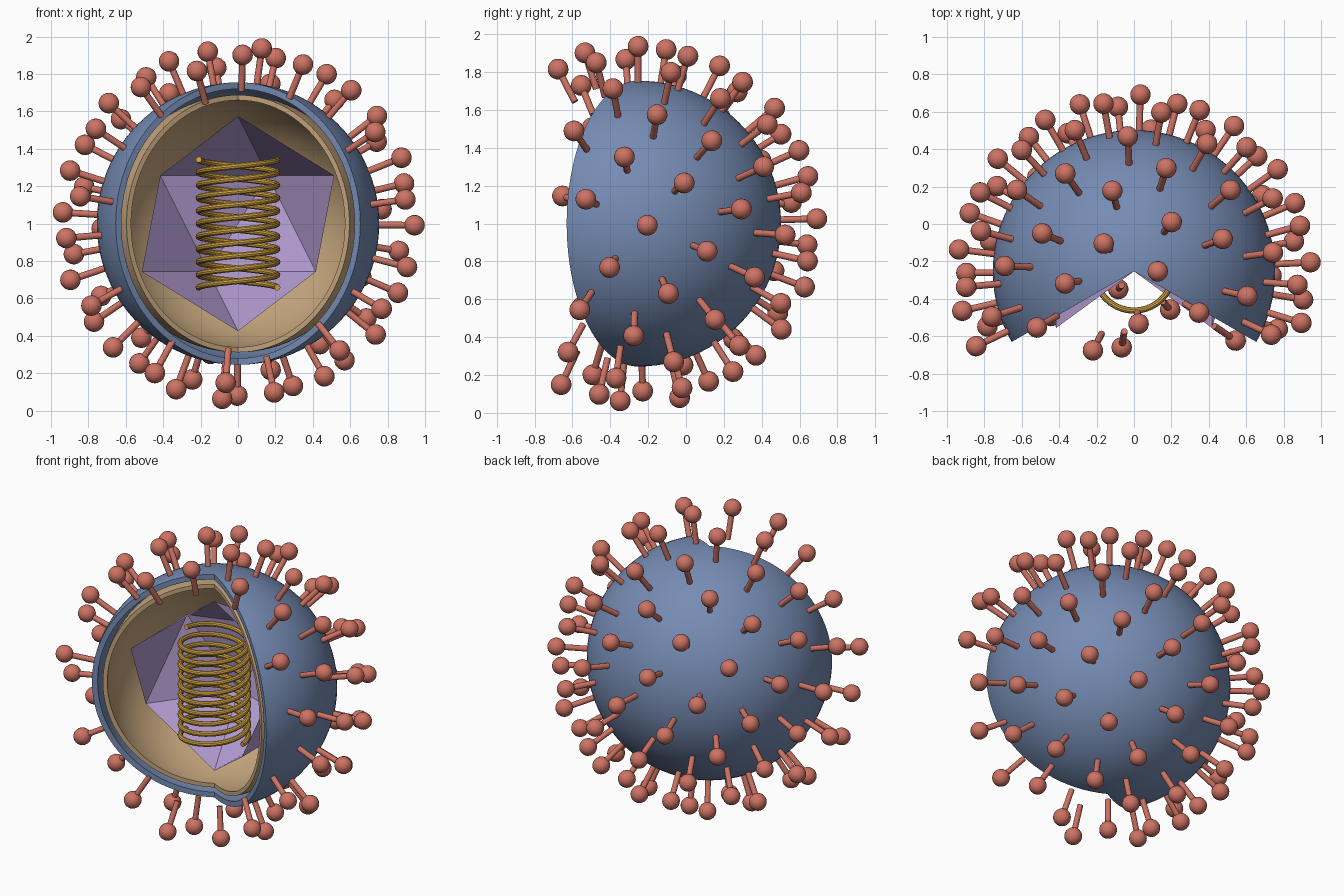
import bpy, bmesh, math
from mathutils import Vector, Matrix

if "Cube" in bpy.data.objects:
    bpy.data.objects.remove(bpy.data.objects["Cube"])

CENTER = Vector((0, -0.253, 1.0))
CUT_START, CUT_SWEEP = math.radians(-30), math.radians(240)


def material(name, rgb):
    m = bpy.data.materials.new(name)
    m.diffuse_color = (*rgb, 1)
    m.use_nodes = True
    m.node_tree.nodes["Principled BSDF"].inputs["Base Color"].default_value = m.diffuse_color
    return m


BLUE = material("envelope_blue", (0.18, 0.262, 0.456))
TAN = material("matrix_tan", (0.56, 0.38, 0.205))
PURPLE = material("capsid_purple", (0.445, 0.328, 0.631))
GOLD = material("strand_gold", (0.65, 0.37, 0.055))
RED = material("spike_red", (0.61, 0.17, 0.125))


def finish(bm, name, mat, smooth=True):
    me = bpy.data.meshes.new(name)
    bm.to_mesh(me)
    bm.free()
    ob = bpy.data.objects.new(name, me)
    bpy.context.collection.objects.link(ob)
    ob.location = CENTER
    me.materials.append(mat)
    if smooth:
        bpy.ops.object.select_all(action='DESELECT')
        ob.select_set(True)
        bpy.context.view_layer.objects.active = ob
        bpy.ops.object.shade_smooth_by_angle(angle=math.radians(35))
    return ob


def cut_shell(name, r_out, r_in, mat, segs=64, rings=48):
    """Thick sphere shell with a 120 degree wedge left open at the front."""
    bm = bmesh.new()

    def layer(r):
        rows = []
        for k in range(segs + 1):
            a = CUT_START + CUT_SWEEP * k / segs
            row = []
            for j in range(rings + 1):
                p = math.pi * j / rings
                row.append(bm.verts.new((r * math.sin(p) * math.cos(a),
                                         r * math.sin(p) * math.sin(a),
                                         r * math.cos(p))))
            rows.append(row)
        return rows

    outer, inner = layer(r_out), layer(r_in)
    for j in range(rings):
        for k in range(segs):
            for g in (outer, inner):
                bm.faces.new((g[k][j], g[k][j + 1], g[k + 1][j + 1], g[k + 1][j]))
        for k in (0, segs):  # flat cut rims
            bm.faces.new((outer[k][j], outer[k][j + 1], inner[k][j + 1], inner[k][j]))
    bmesh.ops.remove_doubles(bm, verts=bm.verts, dist=1e-5)
    bmesh.ops.recalc_face_normals(bm, faces=bm.faces)
    return finish(bm, name, mat)


# Outer envelope and inner matrix layer
cut_shell("envelope", 0.755, 0.72, BLUE)
cut_shell("matrix_layer", 0.688, 0.66, TAN)

# Icosahedral capsid, front faces left off
bm = bmesh.new()
R = 0.575
zr, rr = R / math.sqrt(5), 2 * R / math.sqrt(5)


def ring(z, offset):
    return [bm.verts.new((rr * math.cos(math.radians(offset + 72 * i)),
                          rr * math.sin(math.radians(offset + 72 * i)), z)) for i in range(5)]


top, bottom = bm.verts.new((0, 0, R)), bm.verts.new((0, 0, -R))
up, low = ring(zr, 0), ring(-zr, 36)
for i in range(5):
    n = (i + 1) % 5
    for tri in ((top, up[i], up[n]), (up[i], low[i], up[n]),
                (low[i], low[n], up[n]), (bottom, low[n], low[i])):
        if sum(v.co.y for v in tri) / 3 > -0.1:
            bm.faces.new(tri)
bmesh.ops.delete(bm, geom=[v for v in bm.verts if not v.link_faces], context='VERTS')
finish(bm, "capsid", PURPLE, smooth=False)


# Two intertwined genome strands
def strand(name, phase, turns=5, radius=0.21, half=0.342, tube=0.0165):
    bm = bmesh.new()
    steps, sides, prev = turns * 40, 10, None
    rise = 2 * half / (turns * 2 * math.pi)
    for s in range(steps + 1):
        t = turns * 2 * math.pi * s / steps
        a = t + phase
        out = Vector((math.cos(a), math.sin(a), 0))
        tangent = Vector((-radius * math.sin(a), radius * math.cos(a), rise)).normalized()
        side = tangent.cross(out)
        c = out * radius + Vector((0, 0, -half + rise * t))
        loop = [bm.verts.new(c + tube * (out * math.cos(q) + side * math.sin(q)))
                for q in (2 * math.pi * i / sides for i in range(sides))]
        if prev:
            for i in range(sides):
                n = (i + 1) % sides
                bm.faces.new((prev[i], prev[n], loop[n], loop[i]))
        if s in (0, steps):
            bm.faces.new(loop)
        prev = loop
    bmesh.ops.recalc_face_normals(bm, faces=bm.faces)
    finish(bm, name, GOLD)


strand("genome_strand_a", 0)
strand("genome_strand_b", math.pi)

# Surface spikes on a golden-angle spiral, skipping the open front
bm = bmesh.new()
COUNT, GOLDEN = 110, math.pi * (3 - math.sqrt(5))
STEM_IN, BALL_AT, BALL_R = 0.745, 0.945, 0.055
for i in range(COUNT):
    z = 1 - (2 * i + 1) / COUNT
    r = math.sqrt(1 - z * z)
    d = Vector((r * math.cos(GOLDEN * i), r * math.sin(GOLDEN * i), z))
    if d.y < -0.47:
        continue
    rot = d.to_track_quat('Z', 'Y').to_matrix().to_4x4()
    bmesh.ops.create_cone(bm, cap_ends=True, segments=12, radius1=0.018, radius2=0.018,
                          depth=BALL_AT - STEM_IN,
                          matrix=Matrix.Translation(d * (STEM_IN + BALL_AT) / 2) @ rot)
    bmesh.ops.create_uvsphere(bm, u_segments=18, v_segments=12, radius=BALL_R,
                              matrix=Matrix.Translation(d * BALL_AT) @ rot)
finish(bm, "spikes", RED)
